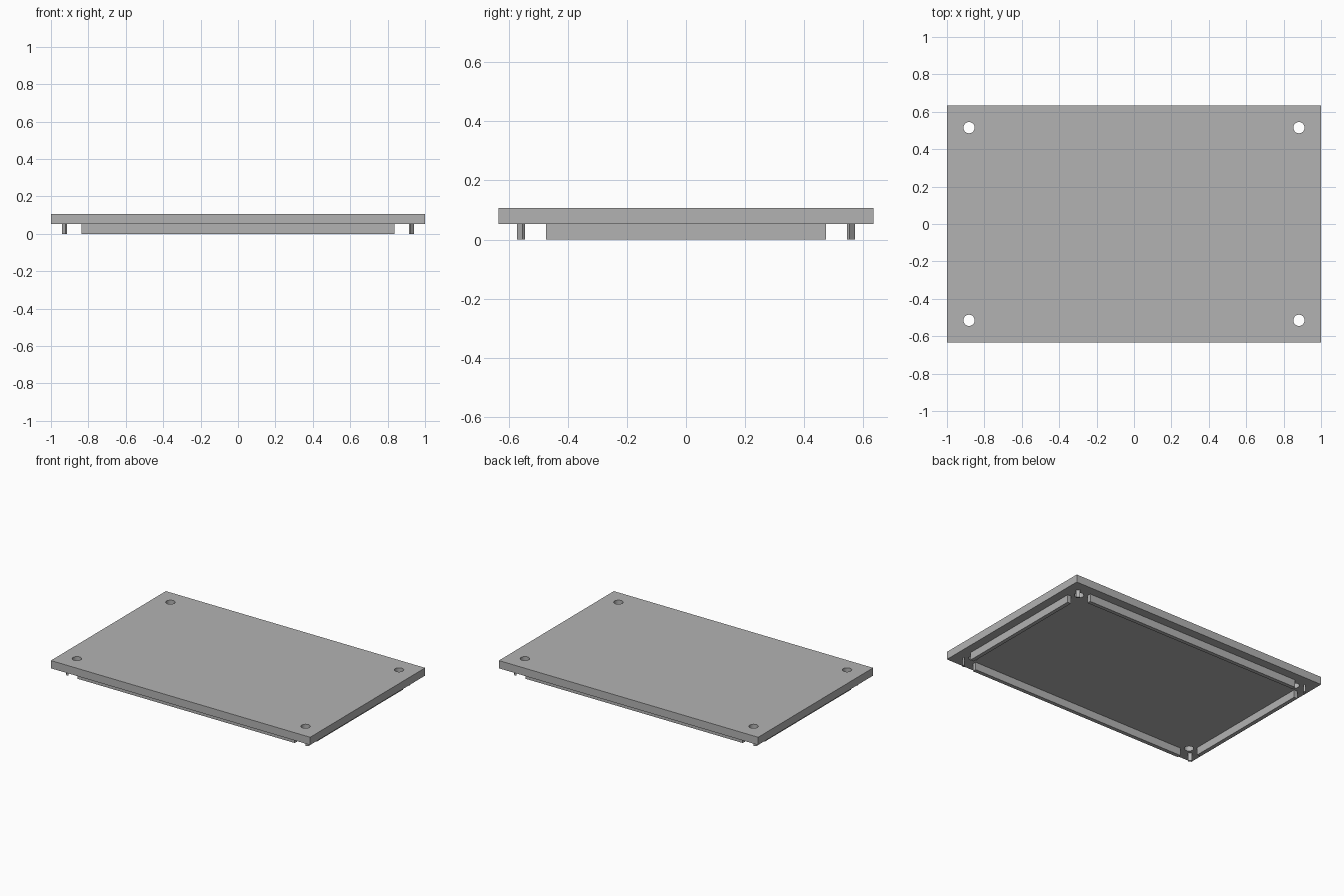
import bpy
from math import radians

if "Cube" in bpy.data.objects:
    bpy.data.objects.remove(bpy.data.objects["Cube"])

GREY = (0.45, 0.45, 0.45, 1)
grey = bpy.data.materials.new("grey")
grey.use_nodes = True
grey.diffuse_color = GREY
grey.node_tree.nodes["Principled BSDF"].inputs["Base Color"].default_value = GREY

HEIGHT, LIP = 0.107, 0.053        # total height, depth of the parts underneath
RAIL_X, RAIL_Y = 0.927, 0.5585    # centre lines of the locating rails
THICK = 0.027


def box(name, center, size, turn=0):
    bpy.ops.mesh.primitive_cube_add(size=1, location=center)
    ob = bpy.context.object
    ob.name = name
    ob.scale = size
    bpy.ops.object.transform_apply(location=False, rotation=False, scale=True)
    ob.rotation_euler.z = radians(turn)
    ob.data.materials.append(grey)
    return ob


# Cover plate
plate = box("cover_plate", (0, 0, (HEIGHT + LIP) / 2), (2, 1.267, HEIGHT - LIP))

# Rails under each edge
for side, s in (("left", 1), ("right", -1)):
    box(side + "_rail", (s * RAIL_X, 0, LIP / 2), (THICK, 0.946, LIP))
for side, s in (("back", 1), ("front", -1)):
    box(side + "_rail", (0, s * RAIL_Y, LIP / 2), (1.676, THICK, LIP))

# Diagonal corner tabs and screw holes
for x_name, sx in (("left", 1), ("right", -1)):
    for y_name, sy in (("back", 1), ("front", -1)):
        corner = y_name + "_" + x_name
        box(corner + "_tab", (sx * RAIL_X, sy * RAIL_Y, LIP / 2),
            (0.026, 0.012, LIP), -45 * sx * sy)

        bpy.ops.mesh.primitive_cylinder_add(
            vertices=32, radius=0.03, depth=0.2,
            location=(sx * 0.882, sy * 0.515, HEIGHT - 0.03))
        cutter = bpy.context.object
        cutter.name = corner + "_hole_cutter"
        cutter.data.materials.append(grey)
        hole = plate.modifiers.new(corner + "_hole", "BOOLEAN")
        hole.operation = "DIFFERENCE"
        hole.solver = "EXACT"
        hole.object = cutter
        bpy.context.view_layer.objects.active = plate
        bpy.ops.object.modifier_apply(modifier=hole.name)
        bpy.data.objects.remove(cutter)

# Round hole walls, crisp edges
bpy.ops.object.select_all(action="DESELECT")
plate.select_set(True)
bpy.context.view_layer.objects.active = plate
bpy.ops.object.shade_smooth_by_angle(angle=radians(30))
